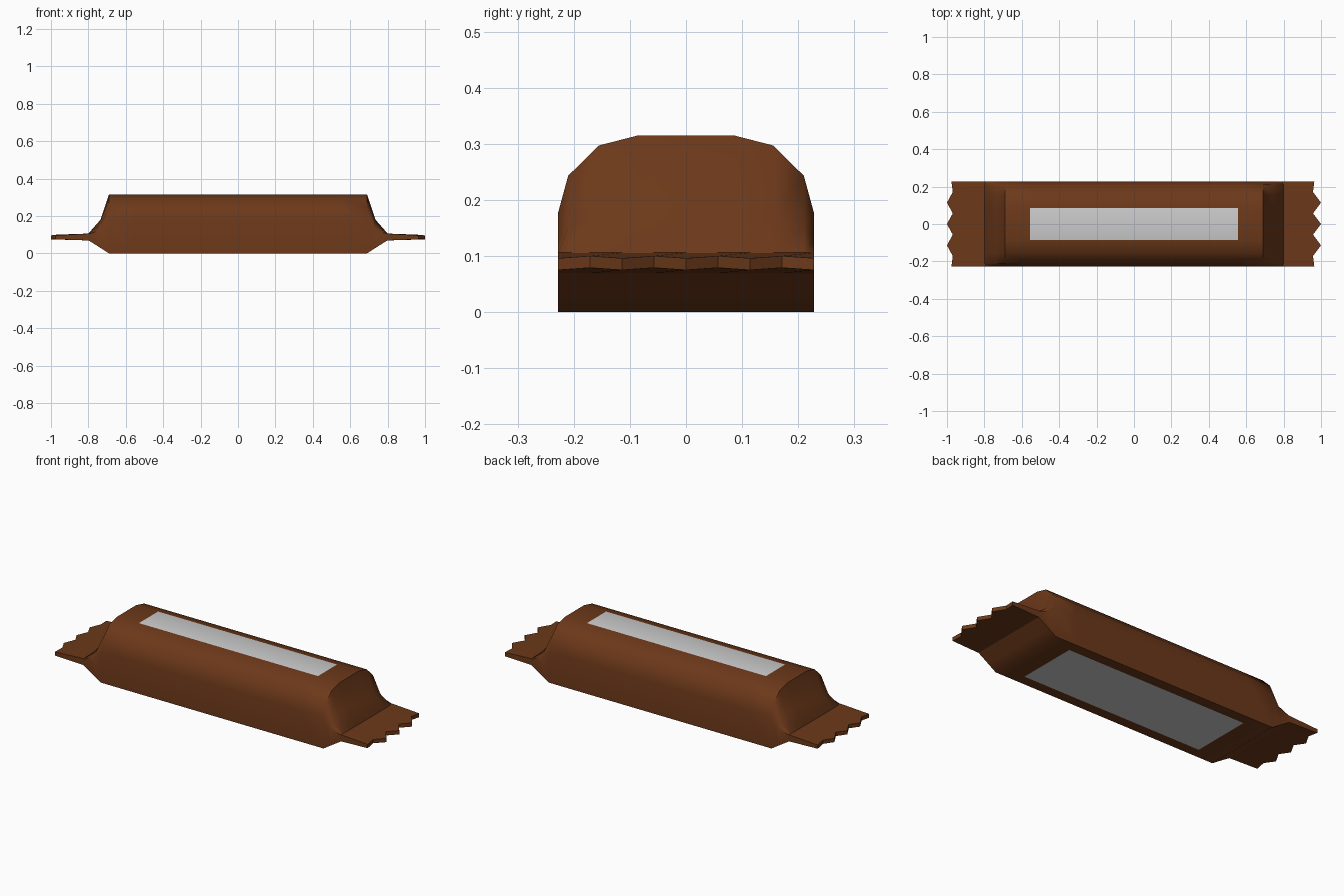
import bpy
import math

if "Cube" in bpy.data.objects:
    bpy.data.objects.remove(bpy.data.objects["Cube"])


def material(name, color):
    m = bpy.data.materials.new(name)
    m.diffuse_color = color
    m.use_nodes = True
    m.node_tree.nodes["Principled BSDF"].inputs["Base Color"].default_value = m.diffuse_color
    return m


BROWN = material("brown_foil", (0.15, 0.04, 0.01, 1))
GREY = material("grey_label", (0.6, 0.6, 0.6, 1))


def make_object(name, verts, faces, angle):
    mesh = bpy.data.meshes.new(name)
    mesh.from_pydata(verts, [], faces)
    mesh.materials.append(BROWN)
    mesh.materials.append(GREY)
    ob = bpy.data.objects.new(name, mesh)
    bpy.context.collection.objects.link(ob)
    bpy.ops.object.select_all(action='DESELECT')
    ob.select_set(True)
    bpy.context.view_layer.objects.active = ob
    bpy.ops.object.mode_set(mode='EDIT')
    bpy.ops.mesh.select_all(action='SELECT')
    bpy.ops.mesh.normals_make_consistent(inside=False)
    bpy.ops.object.mode_set(mode='OBJECT')
    bpy.ops.object.shade_smooth_by_angle(angle=math.radians(angle))
    return ob


# Wrapper body: domed cross-section lofted along x, pinched at both ends
HEIGHT, HALF_W = 0.315, 0.228
half = [(0.17, 0), (HALF_W, 0), (HALF_W, 0.177), (0.21, 0.243),
        (0.155, 0.297), (0.085, HEIGHT)]
profile = half + [(-y, z) for y, z in reversed(half)]
# x, bottom z, top z, flattening exponent
right = [(0.555, 0, HEIGHT, 1), (0.69, 0, HEIGHT, 1),
         (0.735, 0.029, 0.18, 0.8), (0.80, 0.07, 0.106, 0.15)]
stations = [(-x, b, t, p) for x, b, t, p in reversed(right)] + right

n = len(profile)
verts = [(x, y, b + (t - b) * (z / HEIGHT) ** p)
         for x, b, t, p in stations for y, z in profile]
faces = [(s * n + i, s * n + (i + 1) % n,
          (s + 1) * n + (i + 1) % n, (s + 1) * n + i)
         for s in range(len(stations) - 1) for i in range(n)]
faces += [tuple(range(n)), tuple(range(len(verts) - n, len(verts)))]
body = make_object("wrapper_body", verts, faces, 50)

# Printed panels on the top and underside
for f in body.data.polygons:
    c = f.center
    if abs(c.x) < 0.1 and abs(c.y) < 0.01 and len(f.vertices) == 4:
        f.material_index = 1


# Crimped end flaps with zigzag edges
def flap(name, side, shift):
    cols = 9
    verts = []
    for i in range(cols):
        y = -HALF_W + 2 * HALF_W * i / (cols - 1)
        tip = 1.0 if i in (2, 4, 6) else 0.965 + shift
        if i in (0, cols - 1):
            tip = 0.972 + shift
        ripple = 0.002 if i % 2 else -0.002
        verts += [(side * 0.795, y, 0.069), (side * tip, y, 0.077 + ripple),
                  (side * tip, y, 0.098 + ripple), (side * 0.795, y, 0.106)]
    faces = [(4 * i + k, 4 * i + (k + 1) % 4,
              4 * i + 4 + (k + 1) % 4, 4 * i + 4 + k)
             for i in range(cols - 1) for k in range(4)]
    faces += [(0, 1, 2, 3), tuple(range(4 * cols - 4, 4 * cols))]
    make_object(name, verts, faces, 35)


flap("left_flap", -1, 0.004)
flap("right_flap", 1, -0.008)
